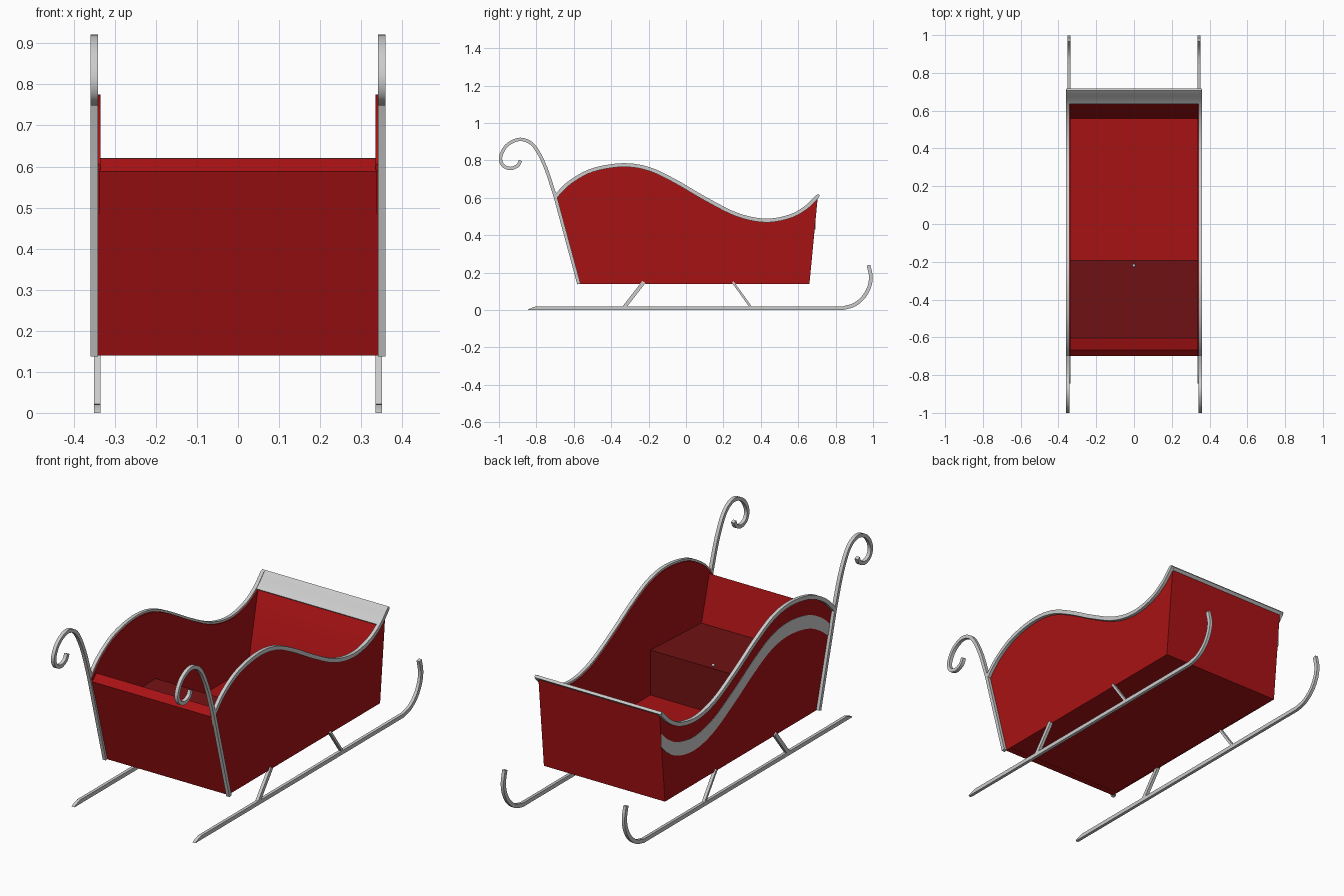
import bpy, bmesh
from mathutils import Vector

if "Cube" in bpy.data.objects:
    bpy.data.objects.remove(bpy.data.objects["Cube"])


def material(name, color):
    m = bpy.data.materials.new(name)
    m.diffuse_color = color
    m.use_nodes = True
    m.node_tree.nodes["Principled BSDF"].inputs["Base Color"].default_value = m.diffuse_color
    return m


RED = material("red_paint", (0.39, 0.006, 0.007, 1))
DARK = material("dark_red_seat", (0.17, 0.006, 0.007, 1))


def smooth(pts, n=5):
    """Catmull-Rom curve through (y, z) points."""
    p = [Vector(q) for q in pts]
    p = [2 * p[0] - p[1]] + p + [2 * p[-1] - p[-2]]
    out = []
    for i in range(1, len(p) - 2):
        a, b, c, d = p[i - 1:i + 3]
        for k in range(n):
            t = k / n
            out.append(0.5 * (2 * b + (c - a) * t + (2 * a - 5 * b + 4 * c - d) * t ** 2
                              + (3 * b - a - 3 * c + d) * t ** 3))
    return out + [p[-2]]


def strip(name, upper, lower, x0, x1, mat=None):
    """Solid between two (y, z) lines, extruded from x0 to x1."""
    bm = bmesh.new()
    rings = [[bm.verts.new((x, *q)) for x, q in ((x0, u), (x1, u), (x1, l), (x0, l))]
             for u, l in zip(upper, lower)]
    for r, s in zip(rings, rings[1:]):
        for i in range(4):
            j = (i + 1) % 4
            bm.faces.new((r[i], r[j], s[j], s[i]))
    bm.faces.new(rings[0])
    bm.faces.new(rings[-1])
    bmesh.ops.recalc_face_normals(bm, faces=bm.faces)
    me = bpy.data.meshes.new(name)
    bm.to_mesh(me)
    bm.free()
    ob = bpy.data.objects.new(name, me)
    bpy.context.collection.objects.link(ob)
    if mat:
        me.materials.append(mat)
    return ob


def bar(name, path, t, x0, x1):
    """Square-section bar following a (y, z) path."""
    path = [Vector(q) for q in path]
    up, lo = [], []
    for i, q in enumerate(path):
        d = (path[min(i + 1, len(path) - 1)] - path[max(i - 1, 0)]).normalized()
        n = Vector((-d.y, d.x)) * t / 2
        up.append(q + n)
        lo.append(q - n)
    return strip(name, up, lo, x0, x1)


# Shared curves
top = smooth([(-0.70, 0.605), (-0.62, 0.683), (-0.50, 0.748), (-0.34, 0.775), (-0.20, 0.755),
              (-0.06, 0.69), (0.10, 0.597), (0.27, 0.511), (0.42, 0.479), (0.55, 0.499),
              (0.64, 0.547), (0.705, 0.61)])
curl = [Vector((-0.573, 0.14))] + smooth([
    (-0.70, 0.61), (-0.75, 0.76), (-0.80, 0.86), (-0.845, 0.902), (-0.90, 0.911),
    (-0.96, 0.878), (-0.991, 0.82), (-0.98, 0.775), (-0.94, 0.757), (-0.90, 0.772), (-0.885, 0.80)])
runner = [Vector((-0.80, 0.01))] + smooth([
    (0.84, 0.01), (0.90, 0.028), (0.95, 0.07), (0.98, 0.125), (0.988, 0.18), (0.976, 0.24)])
base = [Vector((-0.57 + 1.23 * (q.x + 0.70) / 1.405, 0.14)) for q in top]

# Parts on both sides
for s, side in ((1, "right"), (-1, "left")):
    strip(f"{side}_panel", top, base, s * 0.335, s * 0.343, RED)
    bar(f"{side}_top_rail", top, 0.02, s * 0.341, s * 0.359)
    bar(f"{side}_curled_post", curl, 0.018, s * 0.341, s * 0.359)
    bar(f"{side}_runner", runner, 0.02, s * 0.335, s * 0.351)
    strip(f"{side}_runner_tip", [(-0.84, 0.006), (-0.80, 0.02)], [(-0.845, 0), (-0.80, 0)],
          s * 0.335, s * 0.351)
    bar(f"{side}_front_strut", [(-0.33, 0.015), (-0.225, 0.15)], 0.02, s * 0.335, s * 0.351)
    bar(f"{side}_rear_strut", [(0.347, 0.015), (0.25, 0.15)], 0.012, s * 0.335, s * 0.351)

# Tub walls, floor and seat
strip("front_wall", [(-0.70, 0.588), (-0.667, 0.62)], [(-0.57, 0.14), (-0.535, 0.14)], -0.338, 0.338, RED)
strip("rear_wall", [(0.64, 0.547), (0.705, 0.61)], [(0.55, 0.14), (0.66, 0.14)], -0.338, 0.338, RED)
strip("floor", [(-0.56, 0.18), (0.64, 0.18)], [(-0.56, 0.141), (0.64, 0.141)], -0.338, 0.338, RED)
strip("seat", [(-0.61, 0.39), (-0.19, 0.41)], [(-0.55, 0.17), (-0.19, 0.17)], -0.336, 0.336, DARK)

# Trim over the rear wall and stripe on the left side
bar("rear_trim", [q for q in top if q.x > 0.638] + [Vector((0.712, 0.616))], 0.014, -0.358, 0.358)
band = [q for q in top if -0.675 < q.x < 0.695]
strip("left_stripe", [q - Vector((0, 0.095)) for q in band],
      [q - Vector((0, 0.165)) for q in band], -0.342, -0.345)

# Small seat knob
bpy.ops.mesh.primitive_uv_sphere_add(segments=12, ring_count=8, radius=0.008, location=(0, -0.22, 0.411))
bpy.context.object.name = "seat_knob"

# Smooth bends, sharp edges
bpy.ops.object.select_all(action='SELECT')
bpy.ops.object.shade_smooth_by_angle(angle=0.6)
